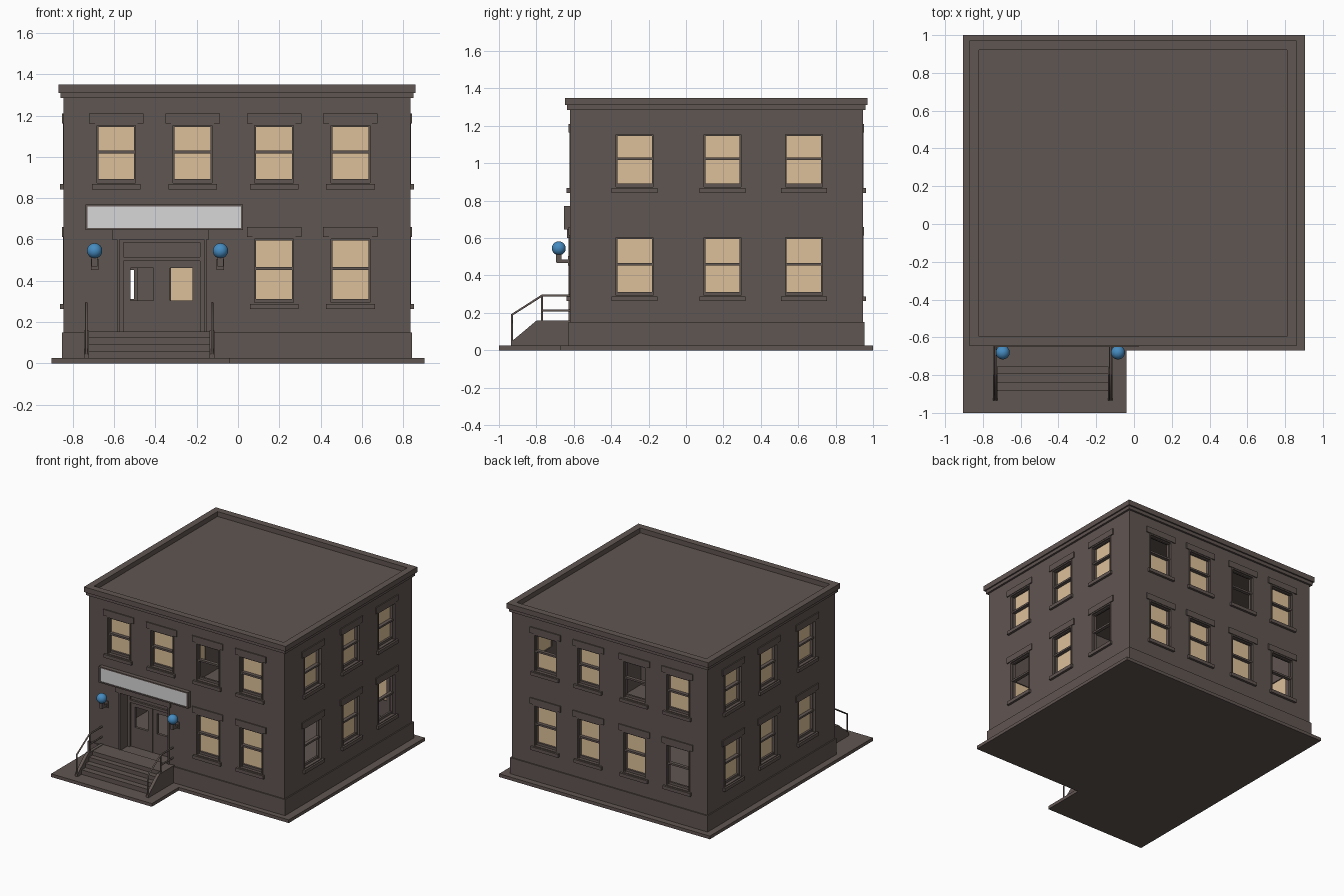
import bpy, bmesh, math
from mathutils import Vector, Matrix

if "Cube" in bpy.data.objects:
    bpy.data.objects.remove(bpy.data.objects["Cube"])


def material(name, rgb):
    m = bpy.data.materials.new(name)
    m.use_nodes = True
    m.diffuse_color = (*rgb, 1)
    m.node_tree.nodes["Principled BSDF"].inputs["Base Color"].default_value = (*rgb, 1)
    return m


STONE = material("brown_stone", (0.118, 0.092, 0.083))
SHADE = material("warm_window_shade", (0.72, 0.53, 0.32))
WHITE = material("sign_white", (0.68, 0.68, 0.68))
BLUE = material("lamp_blue", (0.06, 0.26, 0.53))

X0, X1, Y0, Y1 = -0.845, 0.835, -0.62, 0.945   # outer wall planes
FLOOR, ROOF = 0.15, 1.31

# Each facade maps (along, outward, up) to world space
FACES = {
    "front": lambda u, d, z: Vector((u, Y0 - d, z)),
    "back": lambda u, d, z: Vector((u, Y1 + d, z)),
    "left": lambda u, d, z: Vector((X1 + d, u, z)),
    "right": lambda u, d, z: Vector((X0 - d, u, z)),
}


def finish(name, bm, mat):
    bmesh.ops.recalc_face_normals(bm, faces=bm.faces)
    me = bpy.data.meshes.new(name)
    bm.to_mesh(me)
    bm.free()
    me.materials.append(mat)
    ob = bpy.data.objects.new(name, me)
    bpy.context.collection.objects.link(ob)
    return ob


def boxes(name, spans, mat=STONE, face=None):
    """One object from boxes given as (a0, a1, b0, b1, c0, c1)."""
    bm = bmesh.new()
    for a0, a1, b0, b1, c0, c1 in spans:
        p, q = Vector((a0, b0, c0)), Vector((a1, b1, c1))
        if face:
            p, q = FACES[face](*p), FACES[face](*q)
        size = Vector([abs(v) for v in q - p])
        bmesh.ops.create_cube(bm, size=1, matrix=Matrix.Translation((p + q) / 2) @ Matrix.Diagonal((*size, 1)))
    return finish(name, bm, mat)


def prism(name, points, along, mat=STONE):
    bm = bmesh.new()
    f = bm.faces.new([bm.verts.new(p) for p in points])
    r = bmesh.ops.extrude_face_region(bm, geom=[f], use_keep_orig=True)
    bmesh.ops.translate(bm, vec=along, verts=[v for v in r["geom"] if isinstance(v, bmesh.types.BMVert)])
    return finish(name, bm, mat)


def pierced_panel(name, face, u0, u1, z0, z1, holes, d, thick):
    """Flat slab with rectangular openings (u0, u1, z0, z1)."""
    bm = bmesh.new()
    us = sorted({u0, u1, *[h[0] for h in holes], *[h[1] for h in holes]})
    zs = sorted({z0, z1, *[h[2] for h in holes], *[h[3] for h in holes]})
    grid = {(u, z): bm.verts.new(FACES[face](u, d, z)) for u in us for z in zs}
    for a, b in zip(us, us[1:]):
        for c, e in zip(zs, zs[1:]):
            um, zm = (a + b) / 2, (c + e) / 2
            if not any(h[0] < um < h[1] and h[2] < zm < h[3] for h in holes):
                bm.faces.new([grid[a, c], grid[b, c], grid[b, e], grid[a, e]])
    bmesh.ops.delete(bm, geom=[v for v in bm.verts if not v.link_faces], context="VERTS")
    r = bmesh.ops.extrude_face_region(bm, geom=bm.faces[:], use_keep_orig=True)
    inward = FACES[face](0, -thick, 0) - FACES[face](0, 0, 0)
    bmesh.ops.translate(bm, vec=inward, verts=[v for v in r["geom"] if isinstance(v, bmesh.types.BMVert)])
    return finish(name, bm, STONE)


def window(name, face, u, z0, z1, w, cover):
    """Sash window with lintel and sill; cover is the shaded part of its height."""
    h, rail = w / 2, (z0 + z1) / 2 + 0.012
    boxes(name + "_lintel", [(u - h - 0.028, u + h + 0.028, -0.01, 0.008, z1, z1 + 0.047)], face=face)
    boxes(name + "_sill", [(u - h - 0.014, u + h + 0.014, -0.04, 0.018, z0 - 0.02, z0 + 0.006)], face=face)
    bars = [(u - h, u + h, -0.04, 0.004, z1 - 0.01, z1), (u - h, u + h, -0.04, 0.004, z0, z0 + 0.012),
            (u - h, u + h, -0.035, -0.008, rail - 0.007, rail + 0.007),
            (u - h, u + h, -0.035, -0.02, z0 + 0.01, z0 + 0.03),
            (u - h, u + h, -0.025, -0.008, z1 - 0.018, z1)]
    for s in (-1, 1):
        bars += [(u + s * h, u + s * (h - 0.01), -0.04, 0.004, z0, z1),
                 (u + s * h, u + s * (h - 0.017), -0.035, -0.014, z0, z1)]
    boxes(name + "_frame", bars, face=face)
    if cover:
        boxes(name + "_shade", [(u - h, u + h, -0.042, -0.036, z0, z0 + (z1 - z0) * cover)], SHADE, face)


# Ground slab with the porch extension, then the solid plinth
prism("ground_slab", [(-0.905, -1, 0), (-0.04, -1, 0), (-0.04, -0.67, 0),
                      (0.905, -0.67, 0), (0.905, 1, 0), (-0.905, 1, 0)], (0, 0, 0.025))
boxes("plinth", [(X0 - 0.009, X1 + 0.009, Y0 - 0.009, Y1 + 0.009, 0.02, FLOOR)])

# Hollow walls with windows; shade coverage per opening, lower row then upper row
LONG, SIDE = (-0.59, -0.22, 0.175, 0.545), (-0.275, 0.195, 0.63)
ROWS = ((0.282, 0.613), (0.862, 1.163))
COVER = {
    "front": ((None, None, 1, 1), (1, 1, 0, 1)),
    "back": ((0, 1, 1, 1), (1, 0, 1, 0.55)),
    "left": ((0, 1, 0), (1, 1, 1)),
    "right": ((1, 1, 1), (1, 1, 1)),
}
DOORWAY = (-0.575, -0.165, FLOOR, 0.603)
for face, rows in COVER.items():
    long = face in ("front", "back")
    w = 0.208 if long else 0.218
    holes = [DOORWAY] if face == "front" else []
    for (z0, z1), row, level in zip(ROWS, rows, ("lower", "upper")):
        for i, (u, cover) in enumerate(zip(LONG if long else SIDE, row)):
            if cover is not None:
                holes.append((u - w / 2, u + w / 2, z0, z1))
                window(f"{face}_{level}_window_{i + 1}", face, u, z0, z1, w, cover)
    a, b = (X0, X1) if long else (Y0 + 0.05, Y1 - 0.05)
    pierced_panel(face + "_wall", face, a, b, FLOOR, ROOF, holes, 0, 0.05)


# Roof deck, cornice bands and parapet
def ring(name, out, inn, z0, z1):
    a, b, c, d = X0 - out, X1 + out, Y0 - out, Y1 + out
    t = out + inn
    boxes(name, [(a, b, c, c + t, z0, z1), (a, b, d - t, d, z0, z1),
                 (a, a + t, c + t, d - t, z0, z1), (b - t, b, c + t, d - t, z0, z1)])


boxes("roof_deck", [(X0 + 0.01, X1 - 0.01, Y0 + 0.01, Y1 - 0.01, 1.28, 1.312)])
ring("cornice_lower_band", 0.015, 0.0, 1.285, 1.311)
ring("parapet", 0.026, 0.025, 1.31, 1.35)

# Recessed entrance: reveals, double door, transom, surround
u0, u1, z0, z1 = DOORWAY
boxes("entrance_reveal", [(u0 - 0.02, u0, -0.12, -0.001, z0, z1), (u1, u1 + 0.02, -0.12, -0.001, z0, z1),
                          (u0 - 0.02, u1 + 0.02, -0.12, -0.001, z1, z1 + 0.02)], face="front")
pierced_panel("double_door", "front", u0, u1, z0, z1,
              [(-0.52, -0.41, 0.305, 0.462), (-0.33, -0.22, 0.305, 0.462)], -0.1, 0.02)
boxes("door_trim", [(u0, u0 + 0.02, -0.1, -0.085, z0, z1), (u1 - 0.02, u1, -0.1, -0.085, z0, z1),
                    (u0, u1, -0.1, -0.085, 0.495, 0.515), (u0, u1, -0.1, -0.085, 0.585, z1),
                    (-0.373, -0.367, -0.1, -0.094, z0, 0.5)], face="front")
boxes("door_surround", [(u0 - 0.012, u0, -0.02, 0.008, z0, z1), (u1, u1 + 0.012, -0.02, 0.008, z0, z1),
                        (-0.61, -0.14, -0.01, 0.015, 0.6, 0.645)], face="front")

# Sign board with a thin raised rim
S = (-0.74, 0.025, 0.645, 0.77)
boxes("sign_board", [(S[0], S[1], -0.01, 0.022, S[2], S[3])], face="front")
boxes("sign_rim", [(S[0], S[1], 0.02, 0.032, S[2], S[2] + 0.01), (S[0], S[1], 0.02, 0.032, S[3] - 0.01, S[3]),
                   (S[0], S[0] + 0.01, 0.02, 0.032, S[2], S[3]), (S[1] - 0.01, S[1], 0.02, 0.032, S[2], S[3])],
      face="front")
boxes("sign_face", [(S[0] + 0.01, S[1] - 0.01, 0.02, 0.026, S[2] + 0.01, S[3] - 0.01)], WHITE, "front")

# Entrance steps and landing
boxes("steps", [(-0.73, -0.13, y, Y0, 0.02, z) for y, z in
                ((-0.885, 0.06), (-0.84, 0.092), (-0.795, 0.124), (-0.755, 0.155))])


def rail(name, x, paths):
    cu = bpy.data.curves.new(name, "CURVE")
    cu.dimensions = "3D"
    cu.bevel_depth, cu.bevel_resolution, cu.use_fill_caps = 0.0065, 1, True
    for path in paths:
        sp = cu.splines.new("POLY")
        sp.points.add(len(path) - 1)
        for p, (y, z) in zip(sp.points, path):
            p.co = (x, y, z, 1)
    cu.materials.append(STONE)
    bpy.context.collection.objects.link(bpy.data.objects.new(name, cu))


# Stringers, handrails and globe lamps on both sides of the entrance
for side, x, lamp_x in (("right", -0.735, -0.695), ("left", -0.125, -0.085)):
    prism(side + "_stringer", [(x - 0.012, y, z) for y, z in
          ((-0.935, 0.02), (-0.935, 0.045), (-0.8, 0.158), (Y0, 0.158), (Y0, 0.02))], (0.024, 0, 0))
    rail(side + "_handrail", x, [[(-0.93, 0.03), (-0.93, 0.19), (-0.77, 0.292), (Y0, 0.292)],
                                 [(-0.77, 0.15), (-0.77, 0.292)], [(-0.77, 0.212), (Y0, 0.212)]])
    boxes(side + "_lamp_bracket", [(lamp_x - 0.018, lamp_x + 0.018, -0.01, 0.01, 0.453, 0.505),
                                   (lamp_x - 0.01, lamp_x + 0.01, 0, 0.07, 0.466, 0.486),
                                   (lamp_x - 0.014, lamp_x + 0.014, 0.046, 0.074, 0.47, 0.515)], face="front")
    bm = bmesh.new()
    bmesh.ops.create_uvsphere(bm, u_segments=24, v_segments=16, radius=0.037,
                              matrix=Matrix.Translation((lamp_x, -0.68, 0.545)))
    globe = finish(side + "_lamp_globe", bm, BLUE)
    globe.data.polygons.foreach_set("use_smooth", [True] * len(globe.data.polygons))
